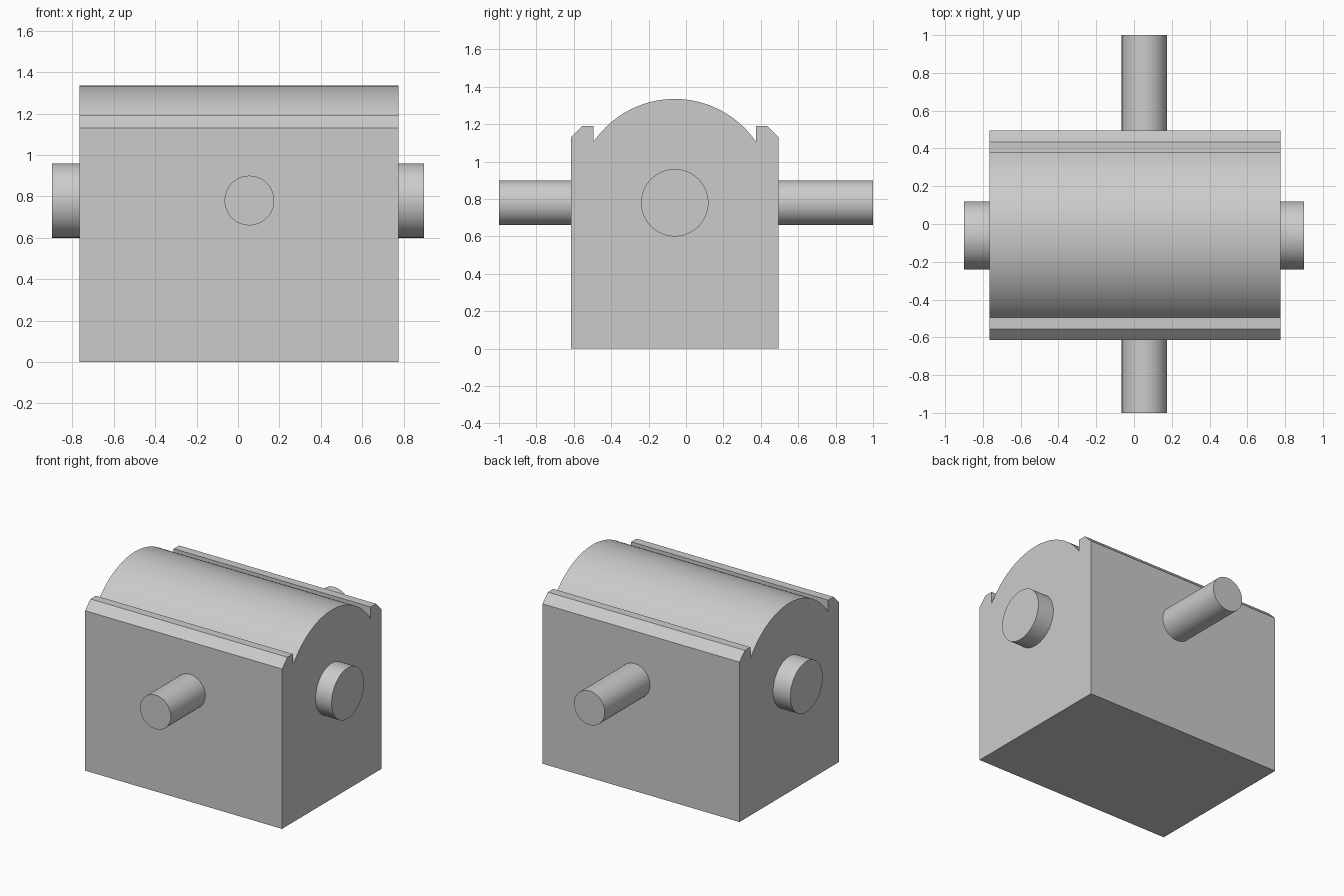
import bpy, bmesh, math
from mathutils import Matrix

if "Cube" in bpy.data.objects:
    bpy.data.objects.remove(bpy.data.objects["Cube"])

CY = -0.06                 # centre line of the housing in y
X0, X1 = -0.765, 0.775     # housing ends


def finish(name, bm):
    bmesh.ops.recalc_face_normals(bm, faces=bm.faces[:])
    mesh = bpy.data.meshes.new(name)
    bm.to_mesh(mesh)
    bm.free()
    obj = bpy.data.objects.new(name, mesh)
    bpy.context.collection.objects.link(obj)
    bpy.ops.object.select_all(action='DESELECT')
    obj.select_set(True)
    bpy.context.view_layer.objects.active = obj
    bpy.ops.object.shade_smooth_by_angle(angle=math.radians(25))
    return obj


def pin(name, radius, length, centre, axis):
    bm = bmesh.new()
    turn = Matrix.Rotation(math.pi / 2, 4, 'Y' if axis == 'X' else 'X')
    bmesh.ops.create_cone(bm, cap_ends=True, segments=64, radius1=radius,
                          radius2=radius, depth=length,
                          matrix=Matrix.Translation(centre) @ turn)
    return finish(name, bm)


# Housing: box walls with chamfered lips and a rounded drum top, one profile
side = [(0.555, 0), (0.555, 1.13), (0.495, 1.19), (0.435, 1.19)]
half, z_edge, z_top = 0.435, 1.105, 1.335
rise = z_top - z_edge
r = (half ** 2 + rise ** 2) / (2 * rise)
a = math.asin(half / r)
n = 40
arc = [(r * math.sin(t), z_top - r + r * math.cos(t))
       for t in (a - 2 * a * i / n for i in range(n + 1))]
profile = side + arc + [(-y, z) for y, z in reversed(side)]

bm = bmesh.new()
face = bm.faces.new([bm.verts.new((X0, CY + y, z)) for y, z in profile])
ext = bmesh.ops.extrude_face_region(bm, geom=[face], use_keep_orig=True)
bmesh.ops.translate(bm, vec=(X1 - X0, 0, 0),
                    verts=[v for v in ext['geom'] if isinstance(v, bmesh.types.BMVert)])
finish("housing", bm)

# Thick axle along the drum, thin rod across it
pin("main_axle", 0.18, 1.8, (0, CY, 0.78), 'X')
pin("cross_rod", 0.12, 2.0, (0.055, 0, 0.78), 'Y')
